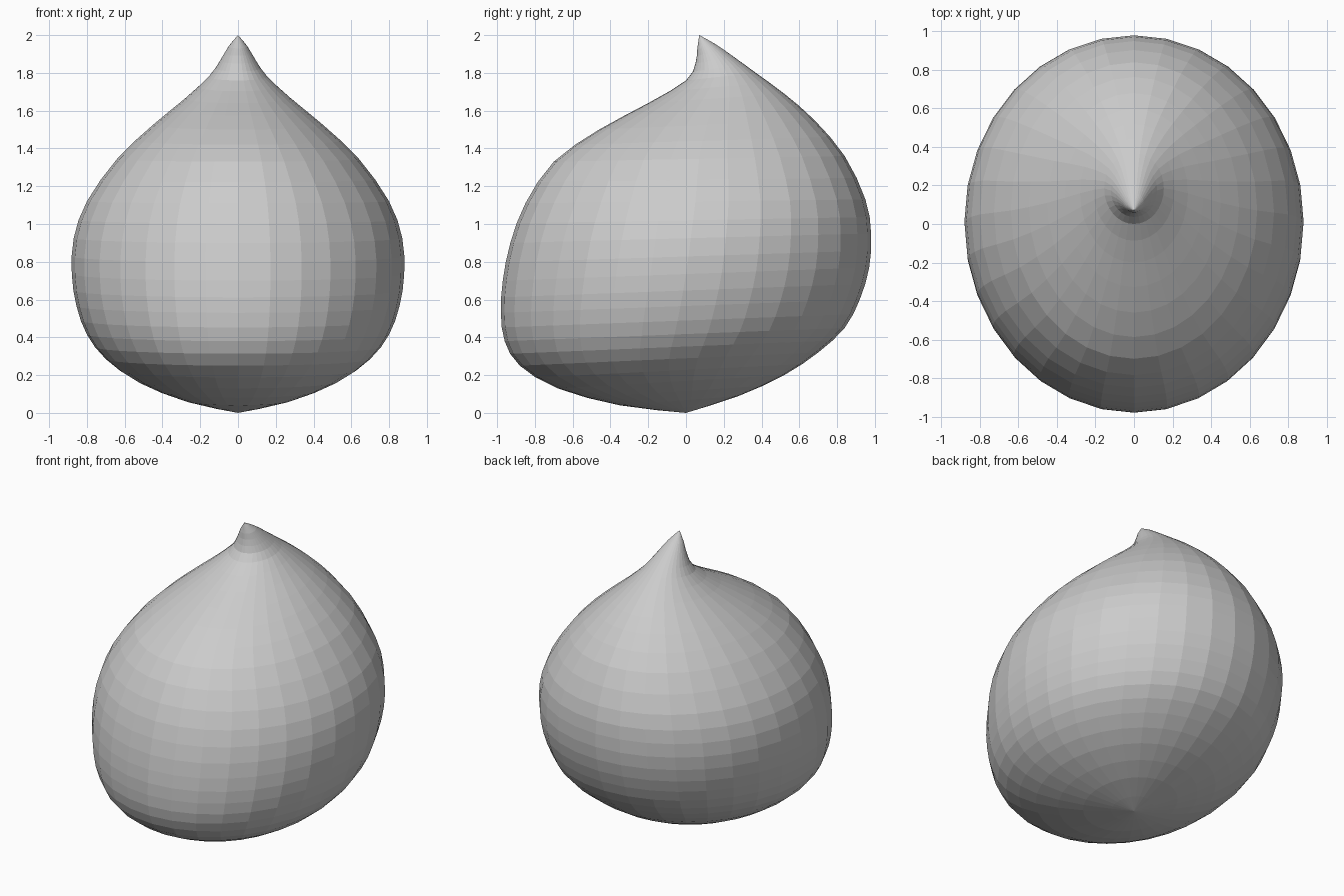
import bpy
import bmesh
from math import sin, cos, pi

SEGMENTS = 32
STEPS = 2

# Remove the default cube
cube = bpy.data.objects.get("Cube")
if cube:
    bpy.data.objects.remove(cube, do_unlink=True)


def make_material(name, colour):
    material = bpy.data.materials.new(name)
    material.use_nodes = True
    material.diffuse_color = colour
    shader = next(n for n in material.node_tree.nodes if n.type == 'BSDF_PRINCIPLED')
    shader.inputs["Base Color"].default_value = colour
    return material


# Tilted cross-sections: front y, front z, back y, back z, half width
sections = [
    (0, 0, 0, 0, 0),
    (-.35, .04, .28, .09, .28),
    (-.68, .13, .52, .2, .53),
    (-.88, .25, .7, .32, .7),
    (-.96, .38, .84, .45, .8),
    (-.98, .53, .92, .6, .855),
    (-.97, .7, .97, .77, .88),
    (-.93, .9, .98, .95, .87),
    (-.85, 1.11, .95, 1.13, .8),
    (-.7, 1.33, .84, 1.36, .64),
    (-.46, 1.5, .68, 1.55, .45),
    (-.2, 1.64, .52, 1.69, .28),
    (0, 1.76, .37, 1.8, .155),
    (.05, 1.85, .26, 1.88, .095),
    (.06, 1.93, .16, 1.95, .05),
    (.07, 2, .07, 2, 0),
]


def blend(before, start, end, after, t):
    """Smooth curve through the section values."""
    return start + t / 2 * (end - before + t * (
        2 * before - 5 * start + 4 * end - after
        + t * (3 * (start - end) + after - before)))


def refine(rows):
    """Insert extra sections between the given ones."""
    result = []
    last = len(rows) - 1
    for i in range(last):
        group = (rows[max(i - 1, 0)], rows[i], rows[i + 1], rows[min(i + 2, last)])
        for step in range(STEPS):
            result.append([blend(*values, step / STEPS) for values in zip(*group)])
    result.append(rows[-1])
    return result


def add_ring(bm, section):
    front_y, front_z, back_y, back_z, width = section
    ring = []
    for i in range(SEGMENTS):
        angle = 2 * pi * i / SEGMENTS
        share = (1 - cos(angle)) / 2
        y = front_y + (back_y - front_y) * share
        z = front_z + (back_z - front_z) * share
        ring.append(bm.verts.new((width * sin(angle), y, z)))
    return ring


# Teardrop body with a pinched, curled tip
bm = bmesh.new()
rows = refine(sections)
base = bm.verts.new((rows[0][4], rows[0][0], rows[0][1]))
rings = [add_ring(bm, row) for row in rows[1:-1]]
tip = bm.verts.new((rows[-1][4], rows[-1][0], rows[-1][1]))
for i in range(SEGMENTS):
    j = (i + 1) % SEGMENTS
    bm.faces.new((base, rings[0][j], rings[0][i]))
    bm.faces.new((tip, rings[-1][i], rings[-1][j]))
    for lower, upper in zip(rings, rings[1:]):
        bm.faces.new((lower[i], lower[j], upper[j], upper[i]))
bmesh.ops.recalc_face_normals(bm, faces=bm.faces)

mesh = bpy.data.meshes.new("teardrop_body")
bm.to_mesh(mesh)
bm.free()
mesh.materials.append(make_material("light grey", (.6, .6, .6, 1)))
body = bpy.data.objects.new("teardrop_body", mesh)
bpy.context.collection.objects.link(body)
